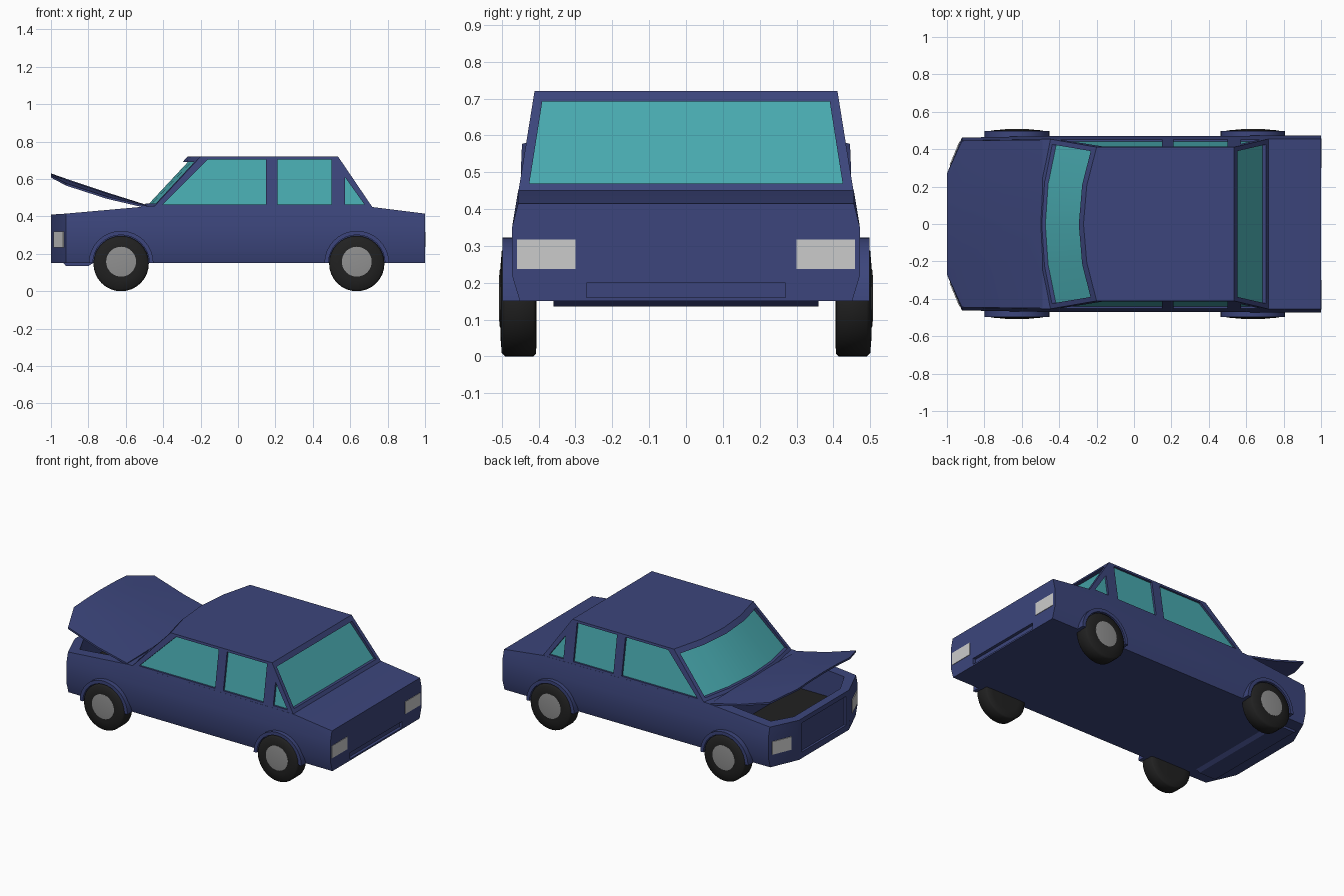
import bpy, bmesh, math
from mathutils import Vector

if "Cube" in bpy.data.objects:
    bpy.data.objects.remove(bpy.data.objects["Cube"])


def material(name, rgb):
    m = bpy.data.materials.new(name)
    m.diffuse_color = (*rgb, 1)
    m.use_nodes = True
    m.node_tree.nodes["Principled BSDF"].inputs["Base Color"].default_value = m.diffuse_color
    return m


BLUE = material("blue_paint", (0.045, 0.06, 0.20))
TEAL = material("teal_glass", (0.065, 0.40, 0.43))
BLACK = material("black_rubber", (0.015, 0.015, 0.015))
GREY = material("hub_grey", (0.28, 0.28, 0.28))
LAMP = material("lamp_white", (0.7, 0.7, 0.7))


def loft(name, rings, mat=None, smooth=None):
    """Closed solid through rings with equal point counts."""
    bm = bmesh.new()
    loops = [[bm.verts.new(p) for p in ring] for ring in rings]
    n = len(loops[0])
    for a, b in zip(loops, loops[1:]):
        for i in range(n):
            j = (i + 1) % n
            bm.faces.new((a[i], a[j], b[j], b[i]))
    bm.faces.new(loops[0])
    bm.faces.new(loops[-1])
    bmesh.ops.recalc_face_normals(bm, faces=bm.faces)
    mesh = bpy.data.meshes.new(name)
    bm.to_mesh(mesh)
    bm.free()
    ob = bpy.data.objects.new(name, mesh)
    bpy.context.collection.objects.link(ob)
    if mat:
        mesh.materials.append(mat)
    if smooth:
        shade(ob, smooth)
    return ob


def activate(ob):
    bpy.ops.object.select_all(action='DESELECT')
    ob.select_set(True)
    bpy.context.view_layer.objects.active = ob


def shade(ob, angle):
    activate(ob)
    bpy.ops.object.shade_smooth_by_angle(angle=math.radians(angle))


def prism(name, pts, axis, lo, hi, mat=None, smooth=None):
    """Extrude a 2D outline along axis x (pts are y,z), y (x,z) or z (x,y)."""
    place = {'x': lambda p, d: (d, p[0], p[1]),
             'y': lambda p, d: (p[0], d, p[1]),
             'z': lambda p, d: (p[0], p[1], d)}[axis]
    return loft(name, [[place(p, d) for p in pts] for d in (lo, hi)], mat, smooth)


def rect(a0, a1, b0, b1):
    return [(a0, b0), (a1, b0), (a1, b1), (a0, b1)]


def cut(ob, *cutters):
    for c in cutters:
        mod = ob.modifiers.new("cut", 'BOOLEAN')
        mod.operation, mod.solver, mod.object = 'DIFFERENCE', 'EXACT', c
        activate(ob)
        bpy.ops.object.modifier_apply(modifier=mod.name)
        bpy.data.objects.remove(c, do_unlink=True)


# Lower body: sections along x (x, half width, top height)
def body_section(x, w, top):
    half = [(0.955, 0.15), (1, 0.22), (1, 0.35), (0.965, top)]
    pts = [(w * f, z) for f, z in half]
    return [(x, y, z) for y, z in pts] + [(x, -y, z) for y, z in reversed(pts)]


body = loft("body", [body_section(*s) for s in (
    (-1, 0.27, 0.41), (-0.92, 0.462, 0.415), (-0.47, 0.47, 0.455),
    (0.72, 0.472, 0.45), (1, 0.472, 0.415))], BLUE)
bay = [(-0.95, 0.24), (-0.88, 0.38), (-0.54, 0.38),
       (-0.54, -0.38), (-0.88, -0.38), (-0.95, -0.24)]
cut(body,
    prism("bay_cutter", bay, 'z', 0.25, 0.6),
    prism("grille_cutter", rect(-0.23, 0.23, 0.19, 0.38), 'x', -1.1, -0.985),
    prism("rear_groove_cutter", rect(-0.27, 0.27, 0.16, 0.20), 'x', 0.98, 1.1))
shade(body, 30)
prism("engine_bay_floor", bay, 'z', 0.24, 0.258, BLACK)
prism("front_lip", [(-0.94, 0.16), (-0.92, 0.135), (-0.80, 0.135), (-0.76, 0.16)],
      'y', -0.36, 0.36, BLUE)


# Cabin with a bowed windscreen, and the glass as a slightly smaller core
def cabin(name, inset, mat):
    def ring(z, w, corner, bow, back):
        w, s = w - inset, inset * 1.5
        front = [(corner + s - bow * (1 - k * k), w * k) for k in (-1, -0.5, 0, 0.5, 1)]
        return [(x, y, z) for x, y in front + [(back - s, w), (back - s, -w)]]
    return loft(name, [ring(0.44, 0.456, -0.46, 0.06, 0.725),
                       ring(0.72 - inset, 0.411, -0.2, 0.07, 0.535)], mat)


shell = cabin("cabin_frame", 0, BLUE)
side_windows = [
    [(-0.40, 0.465), (0.15, 0.465), (0.15, 0.705), (-0.16, 0.705)],
    rect(0.21, 0.50, 0.465, 0.705),
    [(0.572, 0.465), (0.675, 0.465), (0.572, 0.61)]]
cut(shell,
    prism("screen_cutter", [(-0.425, 0.47), (0.425, 0.47), (0.39, 0.692), (-0.39, 0.692)],
          'x', -1, 1),
    *[prism("side_window_cutter", w, 'y', -1, 1) for w in side_windows])
shade(shell, 25)
shade(cabin("window_glass", 0.012, TEAL), 30)


# Open bonnet, crowned across its width
def bonnet_section(x, z, w, drop):
    top = [(x, w * k, z - drop * k * k) for k in (-1, -0.5, 0, 0.5, 1)]
    return top + [(px, py, pz - 0.012) for px, py, pz in reversed(top)]


loft("open_bonnet", [bonnet_section(*s) for s in (
    (-1, 0.63, 0.27, 0.01), (-0.92, 0.602, 0.445, 0.025),
    (-0.70, 0.528, 0.448, 0.022), (-0.49, 0.462, 0.448, 0.005))], BLUE, 30)


# Wheel rings: circles around the axle at (x, y, z)
def circle(x, y, z, r, n=32):
    return [(x + r * math.cos(2 * math.pi * i / n), y,
             z + r * math.sin(2 * math.pi * i / n)) for i in range(n)]


for side, s in (("left", 1), ("right", -1)):
    for end, x in (("front", -0.625), ("rear", 0.635)):
        tag = f"{end}_{side}"
        loft(f"tyre_{tag}", [circle(x, s * y, 0.148, r) for y, r in (
            (0.405, 0.10), (0.407, 0.14), (0.415, 0.148), (0.49, 0.148),
            (0.50, 0.138), (0.504, 0.09))], BLACK, 60)
        loft(f"hub_{tag}", [circle(x, s * y, 0.158, r) for y, r in (
            (0.48, 0.08), (0.505, 0.08), (0.508, 0.05))], GREY, 40)
        # Half-ring arch over the wheel
        arc = [math.pi * i / 16 for i in range(17)]
        outline = [(x + r * math.cos(a), 0.15 + r * math.sin(a))
                   for r, angles in ((0.173, arc), (0.151, arc[::-1])) for a in angles]
        prism(f"wheel_arch_{tag}", outline, 'y', s * 0.41, s * 0.498, BLUE, 30)

    # Headlamp on the chamfered nose corner
    p, q = Vector((-0.982, s * 0.313)), Vector((-0.93, s * 0.438))
    out = Vector((-0.92, s * 0.39)).normalized() * 0.005
    prism(f"headlamp_{side}", [p - out, q - out, q + out, p + out], 'z', 0.235, 0.32, LAMP)
    # Tail lamp on the flat rear face
    prism(f"tail_lamp_{side}", rect(s * 0.30, s * 0.458, 0.237, 0.318),
          'x', 0.98, 1.003, LAMP)
